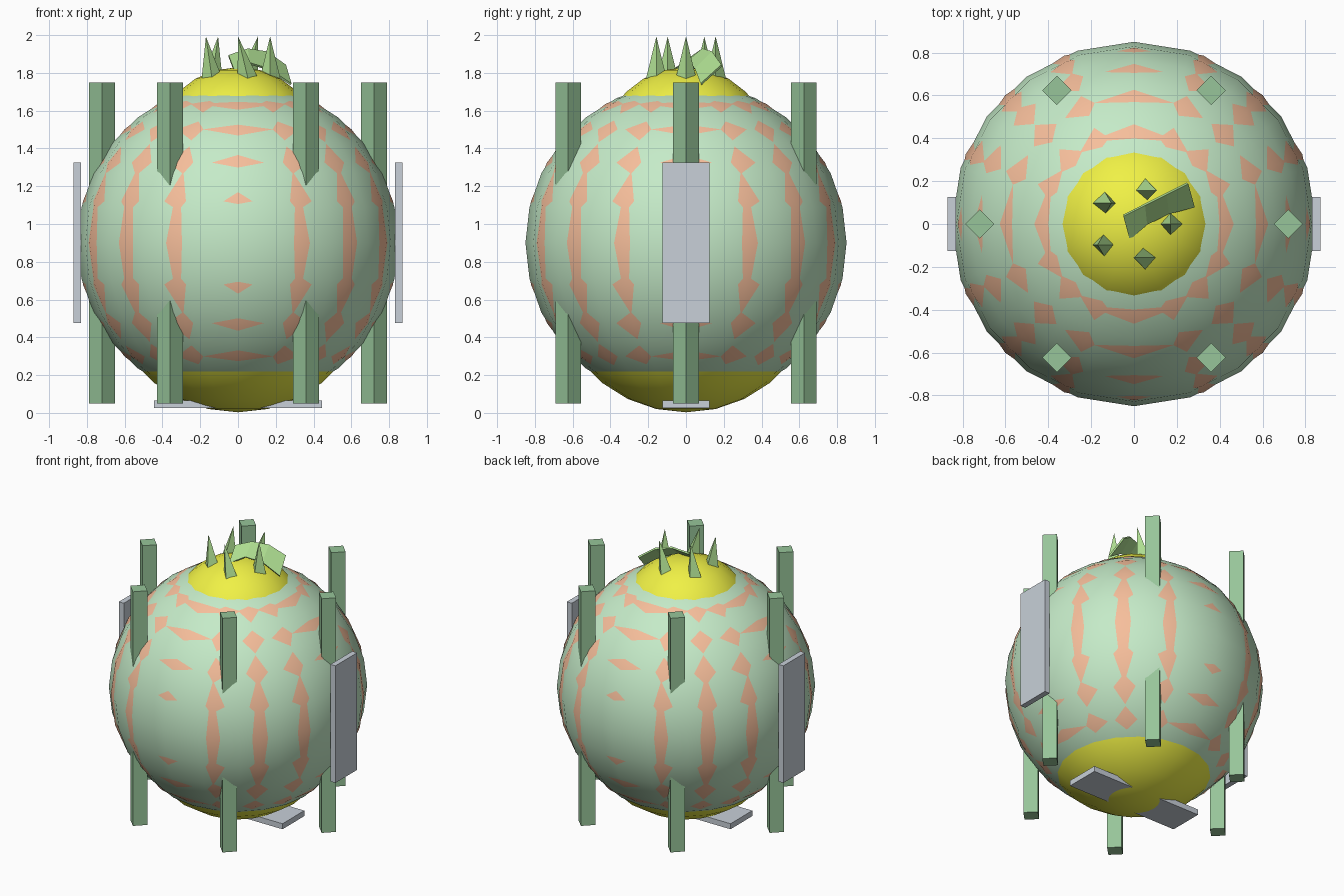
import bpy, bmesh, math
from mathutils import Matrix, Vector

if "Cube" in bpy.data.objects:
    bpy.data.objects.remove(bpy.data.objects["Cube"])


def material(name, rgb):
    m = bpy.data.materials.new(name)
    m.diffuse_color = (*rgb, 1)
    m.use_nodes = True
    m.node_tree.nodes["Principled BSDF"].inputs["Base Color"].default_value = m.diffuse_color
    return m


GREEN = material("pale_green", (0.56, 0.83, 0.58))
ORANGE = material("orange", (0.93, 0.52, 0.33))
YELLOW = material("yellow", (0.87, 0.88, 0.06))
POST = material("post_green", (0.31, 0.56, 0.32))
LEAF = material("leaf_green", (0.42, 0.72, 0.28))
SLATE = material("slate", (0.58, 0.63, 0.69))


def finish(name, bm, mat, smooth=False):
    bmesh.ops.recalc_face_normals(bm, faces=bm.faces)
    for f in bm.faces:
        f.smooth = smooth
    me = bpy.data.meshes.new(name)
    bm.to_mesh(me)
    bm.free()
    me.materials.append(mat)
    ob = bpy.data.objects.new(name, me)
    bpy.context.collection.objects.link(ob)
    return ob


def ball(name, radius, z, seg, rings, mat):
    bm = bmesh.new()
    bmesh.ops.create_uvsphere(bm, u_segments=seg, v_segments=rings, radius=radius,
                              matrix=Matrix.Translation((0, 0, z)))
    return finish(name, bm, mat, True)


def box(name, loc, size, mat):
    bm = bmesh.new()
    bmesh.ops.create_cube(bm, size=1, matrix=Matrix.Translation(loc) @ Matrix.Diagonal((*size, 1)))
    return finish(name, bm, mat)


def cone(name, base, height, r1, r2, mat, lean=0):
    # four-sided prism or spike standing on its base, tip sheared along x
    bm = bmesh.new()
    bmesh.ops.create_cone(bm, cap_ends=True, segments=4, radius1=r1, radius2=r2, depth=height,
                          matrix=Matrix.Translation((0, 0, height / 2)))
    bmesh.ops.remove_doubles(bm, verts=bm.verts, dist=1e-5)
    # put the four corners on the x and y axes
    corner = max(bm.verts, key=lambda v: v.co.xy.length).co
    turn = -math.atan2(corner.y, corner.x)
    bmesh.ops.rotate(bm, verts=bm.verts, cent=(0, 0, 0), matrix=Matrix.Rotation(turn, 3, 'Z'))
    for v in bm.verts:
        v.co.x += lean * v.co.z / height
    bmesh.ops.translate(bm, verts=bm.verts, vec=base)
    return finish(name, bm, mat)


# Body: two coincident faceted balls whose ridges show through each other
ball("body_shell", 0.85, 0.90, 20, 14, GREEN)
ball("body_stripes", 0.85, 0.90, 16, 12, ORANGE)

# Yellow caps
ball("top_cap", 0.45, 1.38, 16, 12, YELLOW)
ball("bottom_cap", 0.71, 0.713, 20, 14, YELLOW)

# Ring of six posts
for i in range(6):
    a = math.radians(60 * i)
    cone(f"post_{i + 1}", (0.72 * math.cos(a), 0.72 * math.sin(a), 0.05), 1.70,
         0.068, 0.068, POST)

# Side plates and bottom plate
for side, s in (("left", -1), ("right", 1)):
    box(f"{side}_plate", (0.85 * s, 0, 0.90), (0.04, 0.25, 0.85), SLATE)
box("bottom_plate", (0, 0, 0.045), (0.89, 0.25, 0.04), SLATE)

# Crown of five spikes
for i in range(5):
    a = math.radians(72 * i)
    cone(f"crown_spike_{i + 1}", (0.17 * math.cos(a), 0.165 * math.sin(a), 1.77), 0.222,
         0.055, 0, LEAF, 0.055 * math.sin(a))

# Curved loose leaf lying on the crown
upper = [(-0.05, 0.04, 1.89), (0.05, 0.09, 1.925), (0.15, 0.14, 1.91), (0.25, 0.19, 1.84)]
lower = [(-0.02, -0.07, 1.81), (0.06, 0.00, 1.85), (0.16, 0.05, 1.82), (0.28, 0.08, 1.74)]
bm = bmesh.new()
rows = [(bm.verts.new(p), bm.verts.new(q)) for p, q in zip(upper, lower)]
for (a, b), (c, d) in zip(rows, rows[1:]):
    bm.faces.new((a, b, d, c))
leaf = finish("bent_leaf", bm, LEAF)
mod = leaf.modifiers.new("thickness", 'SOLIDIFY')
mod.thickness = 0.012
mod.offset = 0
